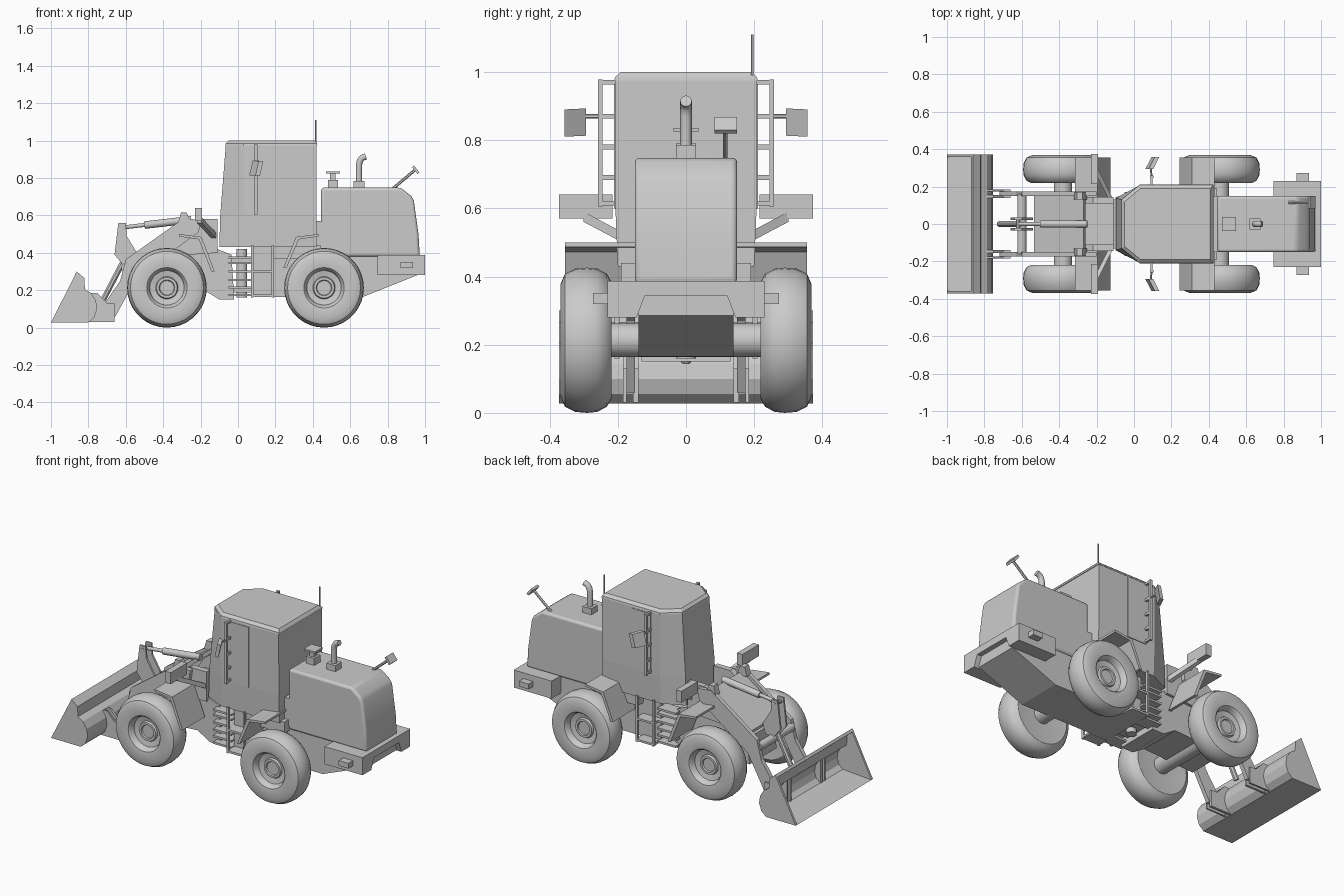
import bpy, bmesh, math
from mathutils import Vector


def finish(name, bm, smooth=False, bevel=0):
    bmesh.ops.recalc_face_normals(bm, faces=bm.faces[:])
    me = bpy.data.meshes.new(name)
    bm.to_mesh(me)
    bm.free()
    ob = bpy.data.objects.new(name, me)
    bpy.context.collection.objects.link(ob)
    if bevel:
        m = ob.modifiers.new("bevel", 'BEVEL')
        m.width, m.segments, m.limit_method = bevel, 3, 'ANGLE'
    if smooth:
        bpy.ops.object.select_all(action='DESELECT')
        bpy.context.view_layer.objects.active = ob
        ob.select_set(True)
        bpy.ops.object.shade_smooth_by_angle(angle=math.radians(35))
    return ob


def loft(name, rings, **kw):
    bm = bmesh.new()
    vs = [[bm.verts.new(p) for p in r] for r in rings]
    n = len(vs[0])
    for a, b in zip(vs, vs[1:]):
        for i in range(n):
            bm.faces.new((a[i], a[(i + 1) % n], b[(i + 1) % n], b[i]))
    bm.faces.new(vs[0])
    bm.faces.new(vs[-1])
    return finish(name, bm, **kw)


def side(name, pts, y0, y1, **kw):
    """Side profile (x, z) extruded along y."""
    return loft(name, [[(x, y, z) for x, z in pts] for y in (y0, y1)], **kw)


def box(name, x0, x1, y0, y1, z0, z1, **kw):
    return side(name, [(x0, z0), (x1, z0), (x1, z1), (x0, z1)], y0, y1, **kw)


def rod(name, a, b, r, n=10):
    a, b = Vector(a), Vector(b)
    q = (b - a).to_track_quat('Z', 'Y')
    ring = [q @ Vector((r * math.cos(t), r * math.sin(t), 0))
            for t in (2 * math.pi * (i + .5) / n for i in range(n))]
    return loft(name, [[p + v for v in ring] for p in (a, b)], smooth=n > 4)


def wheel(name, cx, s):
    prof = [(.1, .225), (.17, .218), (.195, .232), (.21, .26), (.213, .29), (.21, .325),
            (.195, .355), (.165, .368), (.108, .36), (.1, .352), (.092, .325),
            (.06, .318), (.055, .33), (.042, .33), (.038, .322)]
    n = 36
    loft(name, [[(cx + r * math.cos(2 * math.pi * i / n), s * y, .213 + r * math.sin(2 * math.pi * i / n))
                 for i in range(n)] for r, y in prof], smooth=True)


# wheels and axles
for label, cx in (("front", -.38), ("rear", .46)):
    rod(label + "_axle", (cx, -.24, .213), (cx, .24, .213), .05, 16)
    for s in (-1, 1):
        wheel(label + "_wheel", cx, s)

# cab with chamfered front corners and a roof rim
def plan(xf, xc, xr, yf, ys, z):
    return [(xf, -yf, z), (xc, -ys, z), (xr, -ys, z), (xr, ys, z), (xc, ys, z), (xf, yf, z)]

loft("cab", [plan(-.1, .03, .42, .14, .2, .43), plan(-.095, .03, .42, .14, .207, .6),
             plan(-.065, .03, .42, .13, .208, .98)])
loft("roof", [plan(-.068, .03, .424, .132, .21, .975), plan(-.066, .03, .422, .13, .208, .985),
              plan(-.05, .035, .41, .12, .19, 1.0)])
for s in (-1, 1):
    box("cab_door", .09, .22, s * .2, s * .211, .6, .965)

# rear chassis, hood and counterweight
side("rear_chassis", [(.07, .165), (.67, .165), (.97, .285), (.97, .4), (.42, .45), (.07, .45)], -.14, .14)
box("cab_base", .19, .445, -.19, .19, .37, .44)
box("hood_joint", .4, .46, -.15, .15, .4, .57)
side("hood", [(.445, .38), (.972, .38), (.965, .5), (.94, .68), (.925, .705), (.87, .748), (.445, .748)],
     -.15, .15, smooth=True, bevel=.014)
cw = [(-.23, .28), (-.145, .28), (-.12, .345), (.12, .345), (.145, .28), (.23, .28), (.23, .387), (-.23, .387)]
loft("counterweight", [[(x, y, z) for y, z in cw] for x in (.745, 1.0)])
for s in (-1, 1):
    box("rear_lamp", .87, .935, s * .22, s * .273, .32, .352)

# exhaust and air intake
box("exhaust_base", .617, .677, -.03, .03, .74, .785)
path = [(.647, .78), (.647, .87), (.652, .893), (.664, .908), (.684, .915)]
rings = []
for i, (x, z) in enumerate(path):
    a, b = path[max(i - 1, 0)], path[min(i + 1, 4)]
    t = Vector((b[0] - a[0], 0, b[1] - a[1])).normalized()
    nrm = Vector((t.z, 0, -t.x))
    rings.append([Vector((x, 0, z)) + nrm * .017 * math.cos(k * math.pi / 6)
                  + Vector((0, .017 * math.sin(k * math.pi / 6), 0)) for k in range(12)])
loft("exhaust_pipe", rings, smooth=True)
box("intake_base", .48, .535, -.03, .03, .74, .79)
box("intake_neck", .493, .522, -.016, .016, .78, .83)
box("intake_cap", .47, .545, -.037, .037, .825, .836)

# rear view mirror and antenna
rod("rear_mirror_post", (.83, .115, .745), (.945, .115, .842), .008, 6)
side("rear_mirror", [(.93, .858), (.94, .868), (.97, .83), (.96, .82)], .083, .15)
rod("antenna", (.415, .194, .98), (.415, .194, 1.11), .004, 6)

for s in (-1, 1):
    # cab grab ladder and side mirror
    box("grab_rail", .085, .104, s * .245, s * .258, .605, .978)
    for z in (.615, .69, .78, .87, .97):
        box("grab_rung", .088, .1, s * .2, s * .25, z - .007, z + .007)
    rod("side_mirror_arm", (.094, s * .25, .87), (.09, s * .3, .87), .006, 6)
    loft("side_mirror", [[(x + dx, s * y, z + dz) for dx, dz in ((-.012, -.04), (.012, -.04), (.03, .04), (.006, .04))]
                         for x, y, z in ((.072, .293, .853), (.105, .357, .85))])
    # fenders: flat top with a slope at the cab side of each wheel
    for label, f in (("rear", [(.243, .32), (.31, .485), (.43, .5), (.43, .487), (.325, .472), (.26, .32)]),
                     ("front", [(-.125, .3), (-.195, .485), (-.315, .5), (-.315, .487), (-.21, .472), (-.142, .3)])):
        side(label + "_fender", f, s * .14, s * .355)
    # head lamps on sloping brackets
    box("head_lamp", -.23, -.193, s * .215, s * .373, .57, .64)
    loft("lamp_bracket", [[(x, s * y, z), (x + .025, s * y, z), (x + .025, s * y, z + .03), (x, s * y, z + .03)]
                          for x, y, z in ((-.135, .13, .47), (-.22, .3, .56))])
    # boarding ladder
    for x in (.07, .18):
        box("step_post", x, x + .012, s * .195, s * .21, .16, .44)
    for z in (.17, .3):
        box("step_tread", .07, .192, s * .14, s * .21, z - .006, z + .006)
    for z in (.175, .215, .255, .3, .345, .375):
        box("narrow_step", -.05, .075, s * .09, s * .17, z - .006, z + .006)

# centre hinge and front frame
rod("hinge_pin", (.02, 0, .16), (.02, 0, .42), .03, 12)
for z in (.2, .36):
    box("hinge_plate", -.1, .1, -.08, .08, z - .012, z + .012)
side("front_frame", [(-.52, .18), (-.18, .2), (-.1, .15), (-.02, .15), (-.035, .39), (-.11, .42),
                     (-.11, .46), (-.3, .46), (-.5, .33)], -.13, .13)
for s in (-1, 1):
    side("frame_tower", [(-.4, .38), (-.11, .4), (-.11, .58), (-.22, .58), (-.3, .52)], s * .11, s * .145)
    side("pivot_head", [(-.32, .56), (-.305, .615), (-.275, .615), (-.25, .56)], s * .13, s * .17)

    # loader arms and lift cylinders
    side("loader_arm", [(-.7, .06), (-.655, .06), (-.54, .27), (-.21, .51), (-.2, .575), (-.29, .585),
                        (-.6, .365), (-.63, .25), (-.72, .12)], s * .15, s * .175)
    rod("lift_cylinder", (-.17, s * .095, .36), (-.5, s * .095, .33), .02, 12)
    # bucket brackets
    side("bucket_bracket", [(-.81, .03), (-.66, .03), (-.66, .13), (-.7, .13), (-.752, .185), (-.81, .185)],
         s * .14, s * .155)
    side("bucket_bracket_outer", [(-.81, .03), (-.66, .03), (-.66, .13), (-.7, .13), (-.752, .185), (-.81, .185)],
         s * .175, s * .185)

# arm cross plate
side("arm_cross_plate", [(-.535, .39), (-.27, .575), (-.26, .555), (-.525, .365)], -.155, .155)
rod("arm_cross_tube", (-.6, -.16, .32), (-.6, .16, .32), .025, 12)

# bell crank, tilt cylinder and tilt link
for s in (-1, 1):
    side("bell_crank", [(-.64, .56), (-.6, .56), (-.595, .49), (-.54, .4), (-.56, .34), (-.61, .33), (-.66, .39)],
         s * .022, s * .034)
rod("bell_crank_pin", (-.62, -.036, .535), (-.62, .036, .535), .012, 10)
rod("tilt_rod", (-.62, 0, .535), (-.49, 0, .55), .011, 12)
rod("tilt_cylinder", (-.5, 0, .548), (-.25, 0, .577), .02, 14)
rod("tilt_link", (-.61, 0, .36), (-.72, 0, .15), .016, 8)

# bucket: curved shell closed by side plates
outer = [(-1, .027), (-.8, .027), (-.768, .055), (-.753, .1), (-.76, .145), (-.785, .185), (-.818, .205),
         (-.822, .265), (-.862, .3)]
inner = [(-.872, .285), (-.836, .255), (-.832, .195), (-.798, .172), (-.775, .14), (-.768, .1), (-.78, .062),
         (-.806, .04)]
side("bucket_shell", outer + inner, -.37, .37)
for s in (-1, 1):
    side("bucket_side", outer, s * .358, s * .372)
